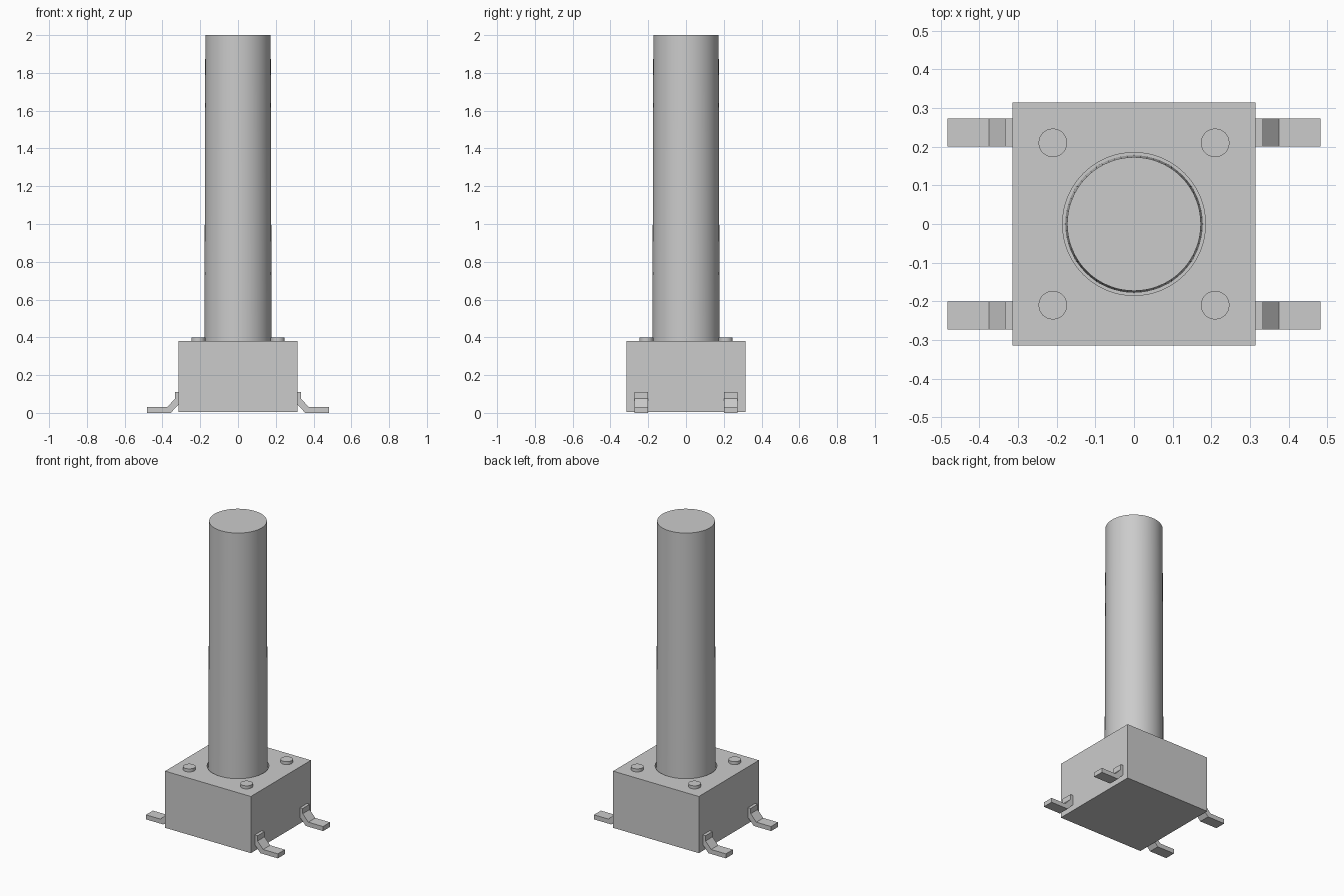
import bpy
import bmesh
import math

if "Cube" in bpy.data.objects:
    bpy.data.objects.remove(bpy.data.objects["Cube"], do_unlink=True)

grey = bpy.data.materials.new("plain_grey")
grey.use_nodes = True
GREY = (0.6, 0.6, 0.6, 1)
grey.diffuse_color = GREY
grey.node_tree.nodes["Principled BSDF"].inputs["Base Color"].default_value = GREY

HALF = 0.314
BASE_Z, TOP_Z = 0.005, 0.38
RECESS_Z = 0.35


def finish(obj, name):
    obj.name = name
    obj.data.materials.append(grey)
    return obj


def cylinder(name, x, y, z0, z1, r0, r1, sides):
    bpy.ops.mesh.primitive_cone_add(vertices=sides, radius1=r0, radius2=r1,
                                    depth=z1 - z0, location=(x, y, (z0 + z1) / 2))
    bpy.ops.object.shade_smooth_by_angle(angle=math.radians(30))
    return finish(bpy.context.object, name)


def extruded_profile(name, points, y0, y1):
    bm = bmesh.new()
    face = bm.faces.new([bm.verts.new((x, y0, z)) for x, z in points])
    result = bmesh.ops.extrude_face_region(bm, geom=[face])
    verts = [v for v in result["geom"] if isinstance(v, bmesh.types.BMVert)]
    bmesh.ops.translate(bm, verts=verts, vec=(0, y1 - y0, 0))
    bmesh.ops.recalc_face_normals(bm, faces=bm.faces)
    mesh = bpy.data.meshes.new(name)
    bm.to_mesh(mesh)
    bm.free()
    obj = bpy.data.objects.new(name, mesh)
    bpy.context.collection.objects.link(obj)
    return finish(obj, name)


# Square housing with a shallow round recess for the stem
housing = extruded_profile("housing", [(-HALF, BASE_Z), (HALF, BASE_Z),
                                       (HALF, TOP_Z), (-HALF, TOP_Z)], -HALF, HALF)
cutter = cylinder("recess_cutter", 0, 0, RECESS_Z, TOP_Z + 0.1, 0.185, 0.185, 64)
cutter.hide_render = True
cutter.hide_set(True)
cutter.display_type = 'WIRE'
recess = housing.modifiers.new("stem_recess", 'BOOLEAN')
recess.operation = 'DIFFERENCE'
recess.solver = 'EXACT'
recess.object = cutter

# Long, slightly tapered push stem
cylinder("stem", 0, 0, RECESS_Z - 0.01, 2.0, 0.178, 0.173, 64)

# Corner pegs and bent terminals
LEG = [(0.30, 0.11), (0.334, 0.11), (0.334, 0.075), (0.375, 0.03), (0.483, 0.03),
       (0.483, 0), (0.356, 0), (0.314, 0.045), (0.30, 0.045)]
for sx, side in ((1, "left"), (-1, "right")):
    for sy, end in ((-1, "front"), (1, "back")):
        cylinder(f"{end}_{side}_peg", sx * 0.21, sy * 0.21, TOP_Z - 0.01, 0.4,
                 0.037, 0.037, 32)
        extruded_profile(f"{end}_{side}_terminal", [(sx * x, z) for x, z in LEG],
                         sy * 0.2, sy * 0.273)
